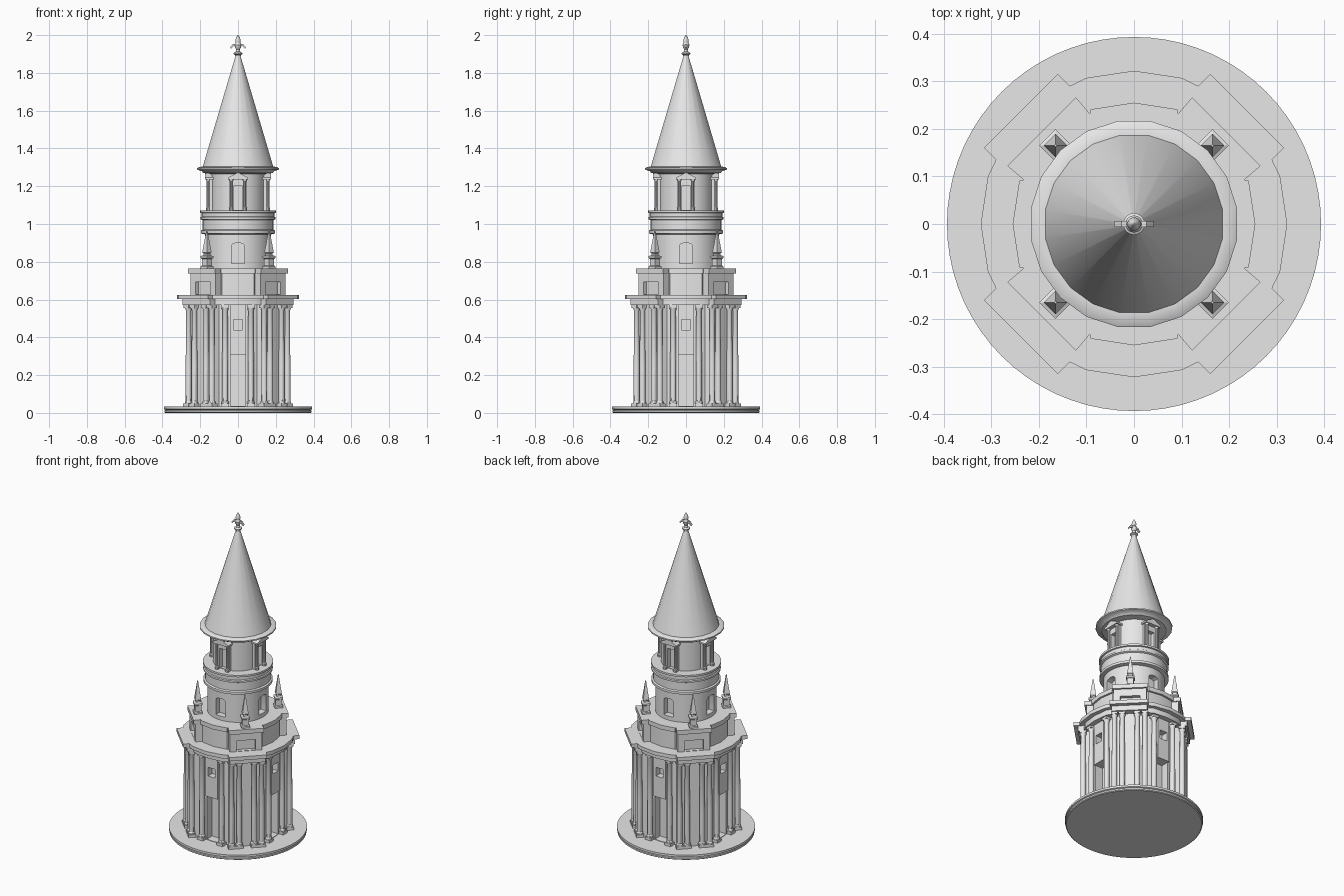
import bpy, bmesh, math
from mathutils import Matrix, Vector

cube = bpy.data.objects.get("Cube")
if cube:
    bpy.data.objects.remove(cube)

GREY = (0.8, 0.8, 0.8, 1)
stone = bpy.data.materials.new("light_grey_stone")
stone.use_nodes = True
stone.diffuse_color = GREY
stone.node_tree.nodes["Principled BSDF"].inputs["Base Color"].default_value = GREY

UPRIGHT = Matrix(((0, 0, 1, 0), (1, 0, 0, 0), (0, 1, 0, 0), (0, 0, 0, 1)))


def turn(angle):
    return Matrix.Rotation(math.radians(angle), 4, 'Z')


def prism(bm, outline, low, high, matrix=Matrix()):
    """Extrude a flat outline between two heights."""
    rings = [[bm.verts.new(matrix @ Vector((x, y, z))) for x, y in outline] for z in (low, high)]
    n = len(outline)
    for i in range(n):
        j = (i + 1) % n
        bm.faces.new((rings[0][i], rings[0][j], rings[1][j], rings[1][i]))
    bm.faces.new(rings[0])
    bm.faces.new(rings[1])


def box(bm, x, y, z, matrix=Matrix()):
    prism(bm, [(x[0], y[0]), (x[1], y[0]), (x[1], y[1]), (x[0], y[1])], z[0], z[1], matrix)


def lathe(bm, profile, sides, matrix=Matrix(), phase=0.0):
    """Turn a (radius, height) profile around z."""
    rings = []
    for r, z in profile:
        angles = [2 * math.pi * (i + phase) / sides for i in range(sides)]
        rings.append([bm.verts.new(matrix @ Vector((r * math.cos(a), r * math.sin(a), z))) for a in angles])
    for a, b in zip(rings, rings[1:]):
        for i in range(sides):
            j = (i + 1) % sides
            bm.faces.new((a[i], a[j], b[j], b[i]))
    bm.faces.new(rings[0])
    bm.faces.new(rings[-1])


def four_times(bm):
    """Repeat everything on the four sides of the tower."""
    source = bm.verts[:] + bm.edges[:] + bm.faces[:]
    for k in (1, 2, 3):
        copy = bmesh.ops.duplicate(bm, geom=source)["geom"]
        verts = [g for g in copy if isinstance(g, bmesh.types.BMVert)]
        bmesh.ops.transform(bm, matrix=turn(90 * k), verts=verts)


def finish(name, bm, cutter=None, smooth=True):
    bmesh.ops.recalc_face_normals(bm, faces=bm.faces[:])
    mesh = bpy.data.meshes.new(name)
    bm.to_mesh(mesh)
    bm.free()
    obj = bpy.data.objects.new(name, mesh)
    mesh.materials.append(stone)
    bpy.context.collection.objects.link(obj)
    bpy.ops.object.select_all(action='DESELECT')
    obj.select_set(True)
    bpy.context.view_layer.objects.active = obj
    if cutter:
        mod = obj.modifiers.new("openings", 'BOOLEAN')
        mod.operation, mod.solver, mod.object = 'DIFFERENCE', 'EXACT', cutter
        bpy.ops.object.modifier_apply(modifier=mod.name)
    if smooth:
        bpy.ops.object.shade_smooth_by_angle(angle=math.radians(30))
    return obj


def helper(name, bm):
    obj = finish(name, bm, smooth=False)
    obj.hide_render = True
    return obj


def plan(middle, bend, notch, corner):
    """Tower plan: shallow fronts with projecting diagonal blocks."""
    half = [bend, notch, corner]
    quarter = [(middle, 0)] + half + [(y, x) for x, y in reversed(half)]
    pts = []
    for k in range(4):
        pts += [(turn(90 * k) @ Vector((x, y, 0))).xy for x, y in quarter]
    return pts


def turned(name, profile, sides, phase=0.0):
    bm = bmesh.new()
    lathe(bm, profile, sides, phase=phase)
    return finish(name, bm)


# Round base
turned("base_disc", [(0.385, 0), (0.39, 0.004), (0.39, 0.013), (0.383, 0.016),
                     (0.393, 0.02), (0.393, 0.033)], 72)

# Lower storey with doors and windows
cut = bmesh.new()
box(cut, (0.2, 0.4), (-0.04, 0.04), (0.036, 0.31))
box(cut, (0.22, 0.4), (-0.025, 0.025), (0.44, 0.495))
four_times(cut)
cutter = helper("lower_openings", cut)

bm = bmesh.new()
prism(bm, plan(0.255, (0.247, 0.08), (0.235, 0.1), (0.252, 0.132)), 0.03, 0.575)
finish("lower_wall", bm, cutter)
bm = bmesh.new()
box(bm, (0.205, 0.262), (-0.042, 0.042), (0.31, 0.575))
four_times(bm)
finish("window_panels", bm, cutter)
bpy.data.objects.remove(cutter)

# Plinth course and columns
COLUMN = [(0.02, 0.05), (0.02, 0.058), (0.016, 0.064), (0.016, 0.25), (0.0135, 0.54),
          (0.018, 0.55), (0.019, 0.558)]
bm = bmesh.new()
spots = [(45, 0.283, t) for t in (-0.087, -0.043, 0.043, 0.087)]
spots += [(0, 0.26, t) for t in (-0.068, 0.068)]
for angle, radius, side in spots:
    m = turn(angle) @ Matrix.Translation((radius, side, 0))
    lathe(bm, COLUMN, 12, m)
    box(bm, (-0.021, 0.021), (-0.021, 0.021), (0.03, 0.05), m)
    box(bm, (-0.019, 0.019), (-0.019, 0.019), (0.556, 0.572), m)
four_times(bm)
finish("columns", bm)

# Main cornice
bm = bmesh.new()
prism(bm, plan(0.295, (0.285, 0.092), (0.268, 0.122), (0.293, 0.148)), 0.57, 0.602)
prism(bm, plan(0.322, (0.307, 0.1), (0.29, 0.135), (0.315, 0.16)), 0.602, 0.625)
finish("main_cornice", bm)

# Attic with sunk panels on the diagonal blocks
cut = bmesh.new()
box(cut, (0.24, 0.4), (-0.056, 0.056), (0.627, 0.692), turn(45))
four_times(cut)
cutter = helper("attic_recesses", cut)
bm = bmesh.new()
prism(bm, plan(0.243, (0.23, 0.085), (0.222, 0.09), (0.252, 0.12)), 0.62, 0.745)
finish("attic_wall", bm, cutter)
bpy.data.objects.remove(cutter)
bm = bmesh.new()
prism(bm, plan(0.255, (0.241, 0.091), (0.232, 0.093), (0.266, 0.122)), 0.738, 0.765)
finish("attic_cap", bm)

# Corner pinnacles
bm = bmesh.new()
m = turn(45) @ Matrix.Translation((0.233, 0, 0))
lathe(bm, [(0.034, 0.76), (0.034, 0.775), (0.026, 0.78), (0.026, 0.815), (0.034, 0.82),
           (0.034, 0.83), (0.018, 0.835), (0.018, 0.845), (0.025, 0.85), (0.02, 0.875),
           (0.003, 0.965)], 4, m, 0.5)
four_times(bm)
finish("pinnacles", bm)

# Upper drum with arched windows
cut = bmesh.new()
arch = [(-0.034, 0.79), (0.034, 0.79)]
arch += [(0.034 * math.cos(a), 0.885 + 0.015 * math.sin(a)) for a in [math.pi * i / 8 for i in range(9)]]
prism(cut, arch, 0.135, 0.3, UPRIGHT)
four_times(cut)
cutter = helper("drum_openings", cut)
bm = bmesh.new()
lathe(bm, [(0.175, 0.76), (0.175, 0.955)], 40)
finish("drum_wall", bm, cutter)
bpy.data.objects.remove(cutter)
turned("drum_cornice", [(0.175, 0.945), (0.197, 0.95), (0.197, 0.965), (0.188, 0.97),
                        (0.188, 1.02), (0.198, 1.025), (0.198, 1.036), (0.192, 1.04),
                        (0.192, 1.058), (0.2, 1.06), (0.2, 1.072)], 40)

# Lantern with four pedimented niches
cut = bmesh.new()
box(cut, (0.12, 0.3), (-0.024, 0.024), (1.075, 1.205))
four_times(cut)
cutter = helper("niche_openings", cut)
bm = bmesh.new()
lathe(bm, [(0.142, 1.065), (0.142, 1.275)], 40)
finish("lantern_wall", bm, cutter)
bpy.data.objects.remove(cutter)
bm = bmesh.new()
for s in (-1, 1):
    lathe(bm, [(0.012, 1.07), (0.012, 1.085), (0.008, 1.09), (0.008, 1.225), (0.012, 1.235)],
          10, Matrix.Translation((0.158, s * 0.036, 0)))
    box(bm, (0.125, 0.15), sorted((s * 0.024, s * 0.046)), (1.07, 1.235))
box(bm, (0.125, 0.15), (-0.046, 0.046), (1.2, 1.235))
prism(bm, [(-0.054, 1.235), (0.054, 1.235), (0.054, 1.245), (0, 1.272), (-0.054, 1.245)],
      0.12, 0.174, UPRIGHT)
four_times(bm)
finish("niche_frames", bm)

# Eaves and conical roof
turned("eaves", [(0.14, 1.265), (0.185, 1.27), (0.195, 1.28), (0.207, 1.284), (0.219, 1.288),
                 (0.219, 1.296), (0.208, 1.302), (0.19, 1.304)], 20, 0.5)
turned("roof_cone", [(0.19, 1.3), (0.012, 1.895)], 20, 0.5)

# Finial with two drooping arms
turned("finial_stem", [(0.013, 1.885), (0.016, 1.895), (0.023, 1.9), (0.023, 1.906), (0.012, 1.912),
                       (0.01, 1.925), (0.016, 1.935), (0.018, 1.948), (0.012, 1.96),
                       (0.014, 1.972), (0.01, 1.985), (0.002, 2.0)], 16)
bm = bmesh.new()
for s in (0, 180):
    arm = [(0, 1.935), (0.022, 1.942), (0.038, 1.928), (0.042, 1.934), (0.026, 1.954), (0, 1.95)]
    prism(bm, arm, -0.006, 0.006, turn(90 + s) @ UPRIGHT)
finish("finial_arms", bm)
